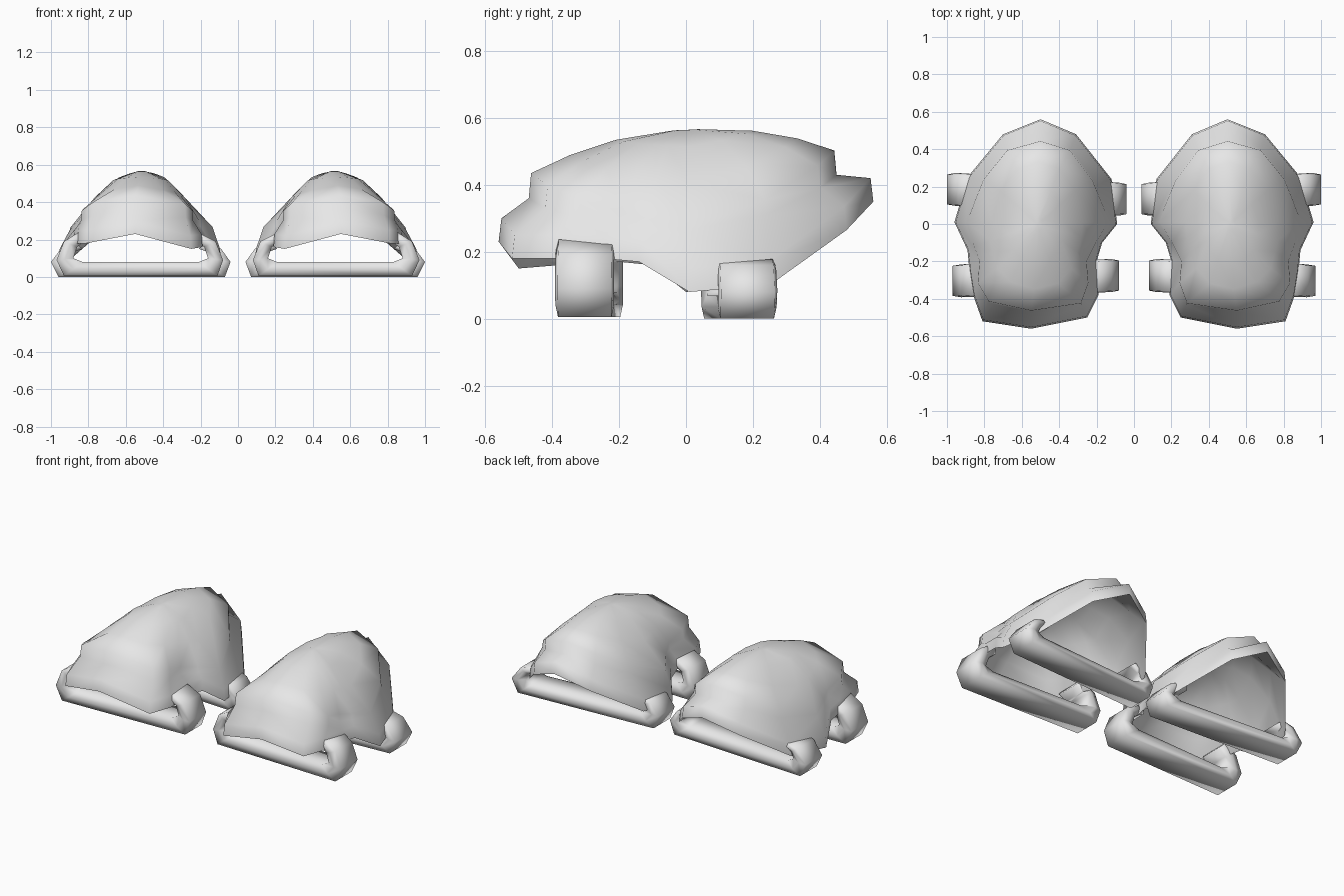
import bpy
import bmesh
from math import radians

old = bpy.data.objects.get("Cube")
if old:
    bpy.data.objects.remove(old, do_unlink=True)

grey = bpy.data.materials.new("plain grey")
grey.use_nodes = True
grey.diffuse_color = (0.8, 0.8, 0.8, 1)
grey.node_tree.nodes["Principled BSDF"].inputs["Base Color"].default_value = grey.diffuse_color


def loft(name, rings):
    """Skin closed rings in order, cap both ends, mirror to the other pad."""
    bm = bmesh.new()
    loops = [[bm.verts.new(point) for point in ring] for ring in rings]
    for lower, upper in zip(loops, loops[1:]):
        count = len(lower)
        for i in range(count):
            j = (i + 1) % count
            bm.faces.new((lower[i], lower[j], upper[j], upper[i]))
    for end in (loops[0], loops[-1]):
        face = bm.faces.new(end)
        bmesh.ops.poke(bm, faces=[face])
    bmesh.ops.recalc_face_normals(bm, faces=bm.faces[:])
    mesh = bpy.data.meshes.new(name)
    bm.to_mesh(mesh)
    bm.free()
    mesh.materials.append(grey)
    obj = bpy.data.objects.new(name, mesh)
    bpy.context.collection.objects.link(obj)
    bpy.ops.object.select_all(action="DESELECT")
    obj.select_set(True)
    bpy.context.view_layer.objects.active = obj
    bpy.ops.object.shade_smooth_by_angle(angle=radians(110))
    mirror = obj.modifiers.new("other pad", "MIRROR")
    mirror.use_mirror_merge = False


CENTRE_X = 0.515


def scaled(ring, size, lift=0):
    """Shrink a ring about the pad centre and raise it."""
    return [(CENTRE_X + (x - CENTRE_X) * size, y * size, z + lift) for x, y, z in ring]


def relaxed(ring):
    """Average each width with its neighbours to round off the waist."""
    return [((ring[i - 1][0] + 2 * x + ring[(i + 1) % len(ring)][0]) / 4, y, z)
            for i, (x, y, z) in enumerate(ring)]


def domed(ring, size, drop=0):
    """Shrink a ring and bulge it towards the crown, which rises to the back."""
    return [(CENTRE_X + (x - CENTRE_X) * size, y * size,
             z + (.565 + .045 * y * size - z) * (1 - size ** 2.2) - drop) for x, y, z in ring]


# Bottom edge of the shell, from the back round the outer side
rim = [(.5, .56, .35), (.7, .48, .265), (.89, .25, .1), (.96, .01, .08),
       (.89, -.14, .17), (.88, -.25, .18), (.86, -.38, .18), (.81, -.52, .18),
       (.55, -.56, .23), (.25, -.5, .15), (.19, -.38, .16), (.2, -.2, .17),
       (.17, -.1, .16), (.09, 0, .08), (.12, .24, .1), (.31, .48, .265)]
# Seam where the raised cap meets the base
seam = [(.5, .45, .43), (.68, .4, .39), (.81, .24, .31), (.9, .01, .25),
        (.86, -.12, .27), (.83, -.2, .28), (.84, -.32, .3), (.78, -.42, .33),
        (.55, -.47, .36), (.28, -.43, .32), (.24, -.32, .3), (.25, -.2, .28),
        (.2, -.1, .27), (.13, .01, .25), (.22, .24, .31), (.34, .4, .39)]
cap_edge = [(x, y, z + .015 + abs(y) * .13) for x, y, z in scaled(seam, .985)]
soft_edge = relaxed(relaxed(cap_edge))

# Shell: thin hollow underside, lip, base slope, stepped cap
loft("pad_shell",
     [domed(soft_edge, s, .035) for s in (.08, .44, .72)]
     + [scaled(seam, .95, -.02), scaled(rim, .965, .015), rim,
        scaled(rim, .985, .07), seam, cap_edge]
     + [domed(soft_edge, s) for s in (.75, .45, .08)])


def strap(name, path, y_inner, y_outer):
    """Band under the pad; path pairs an outside (x, z) with an inside (x, z)."""
    x_first, x_last = path[0][0][0], path[-1][0][0]
    rings = []
    for (ox, oz), (ix, iz) in path:
        y = y_inner + (y_outer - y_inner) * (ox - x_first) / (x_last - x_first)
        mx, mz = (ox + ix) / 2, (oz + iz) / 2
        rings.append([(ox, y - .08, oz), (ox, y + .08, oz), (mx, y + .088, mz),
                      (ix, y + .07, iz), (ix, y - .07, iz), (mx, y - .088, mz)])
    loft(name, rings)


# Front strap rises to meet the shell behind the front lip
strap("front_strap",
      [((.22, .24), (.25, .2)), ((.12, .19), (.18, .16)), ((.08, .09), (.16, .1)),
       ((.11, .005), (.21, .08)), ((.93, .005), (.83, .08)), ((.97, .09), (.88, .1)),
       ((.93, .19), (.86, .16)), ((.85, .24), (.81, .2))], -.28, -.3)
# Back strap is wider and lower
strap("back_strap",
      [((.17, .18), (.21, .15)), ((.09, .15), (.15, .13)), ((.04, .08), (.12, .09)),
       ((.07, 0), (.17, .07)), ((.96, 0), (.87, .07)), ((1, .08), (.91, .09)),
       ((.94, .16), (.89, .13)), ((.87, .18), (.83, .15))], .14, .178)
